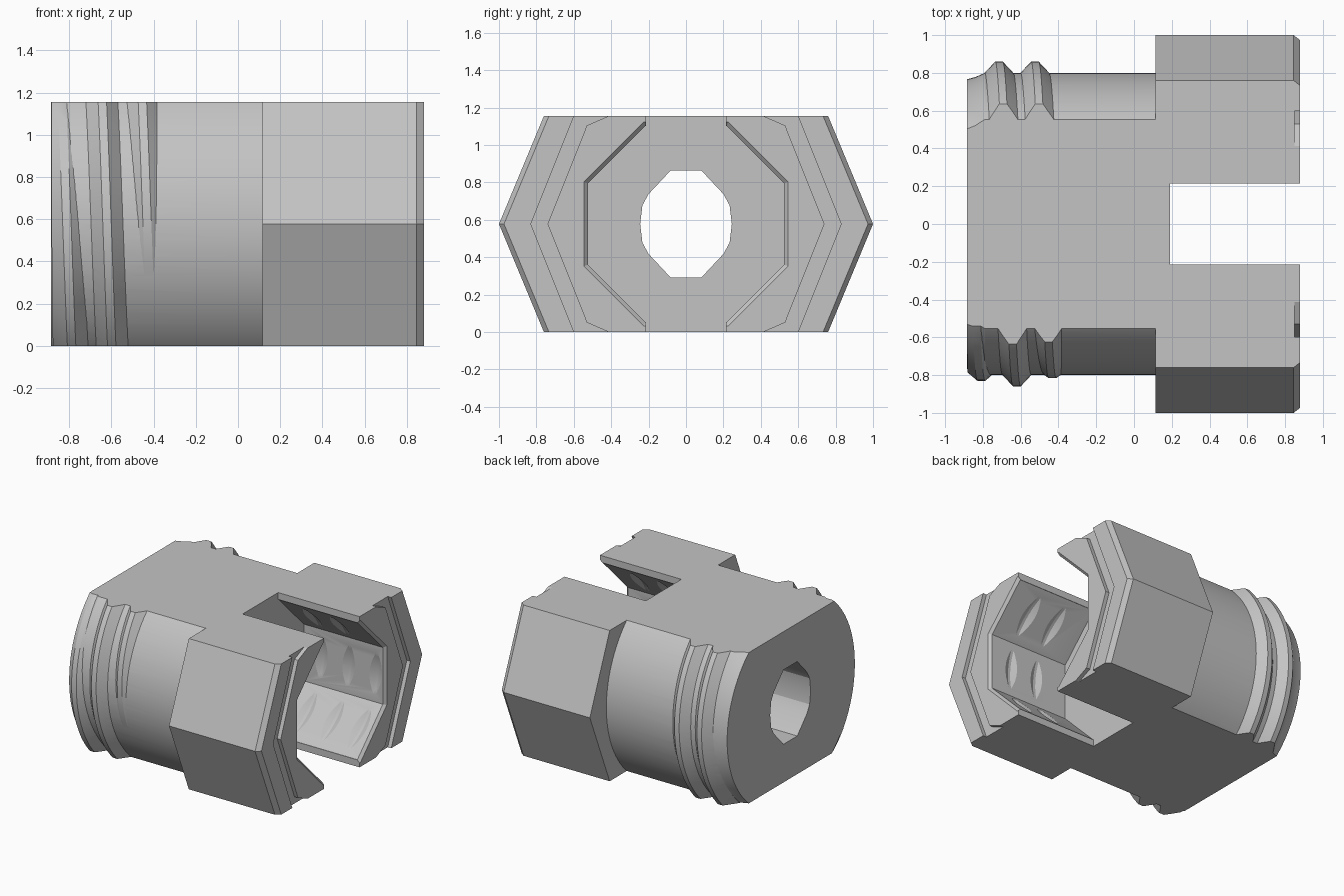
import bpy, bmesh
from math import sin, cos, pi, tan

if "Cube" in bpy.data.objects:
    bpy.data.objects.remove(bpy.data.objects["Cube"])

MID = 0.5775          # height of the central axis
TOP = 2 * MID

grey = bpy.data.materials.new("light grey")
grey.use_nodes = True
grey.diffuse_color = (0.55, 0.55, 0.55, 1)
grey.node_tree.nodes["Principled BSDF"].inputs["Base Color"].default_value = grey.diffuse_color


def loft(name, rings):
    """Closed solid through rings of 3D points that share one point count."""
    bm = bmesh.new()
    rows = [[bm.verts.new(p) for p in ring] for ring in rings]
    n = len(rows[0])
    for a, b in zip(rows, rows[1:]):
        for i in range(n):
            j = (i + 1) % n
            bm.faces.new((a[i], a[j], b[j], b[i]))
    bm.faces.new(rows[0])
    bm.faces.new(rows[-1])
    bmesh.ops.recalc_face_normals(bm, faces=bm.faces)
    mesh = bpy.data.meshes.new(name)
    bm.to_mesh(mesh)
    bm.free()
    mesh.materials.append(grey)
    obj = bpy.data.objects.new(name, mesh)
    bpy.context.collection.objects.link(obj)
    return obj


def section(x, points):
    """Cross-section at x from (y, height above axis) pairs."""
    return [(x, y, MID + h) for y, h in points]


def polygon(radius, sides, turn=0.0):
    return [(radius * cos(turn + 2 * pi * i / sides),
             radius * sin(turn + 2 * pi * i / sides)) for i in range(sides)]


def helix(name, x0, pitch, start, t0, t1, profile, steps=80):
    """Sweep a profile(t) of (x offset, radius) pairs round the axis."""
    rings = []
    count = int((t1 - t0) * steps)
    for k in range(count + 1):
        t = t0 + (t1 - t0) * k / count
        a = start + 2 * pi * t
        rings.append([(x0 + pitch * t + dx, -r * sin(a), MID + r * cos(a))
                      for dx, r in profile(t)])
    return loft(name, rings)


def combine(target, tool, operation):
    mod = target.modifiers.new(operation, 'BOOLEAN')
    mod.operation = operation
    mod.solver = 'EXACT'
    mod.object = tool
    bpy.context.view_layer.objects.active = target
    bpy.ops.object.modifier_apply(modifier=mod.name)
    bpy.data.objects.remove(tool)


# Round shaft with a tapered tip
shaft_steps = [(-0.885, 0.766), (-0.84, 0.778), (-0.79, 0.8), (0.15, 0.8)]
body = loft("threaded_nut_body",
            [section(x, polygon(r, 128)) for x, r in shaft_steps])


# Outer thread, fading at both ends
def outer_profile(t):
    f = max(0.05, min(1, (t + 0.15) / 0.25, (2.1 - t) / 0.25))
    w, peak = 0.045 + 0.045 * f, 0.785 + 0.075 * f
    return [(-w, 0.7), (-w, 0.785), (-0.02, peak),
            (0.02, peak), (w, 0.785), (w, 0.7)]


combine(body, helix("outer_thread", -0.81, 0.19, pi / 2, -0.14, 2.09, outer_profile),
        'UNION')


# Six-sided head with a chamfered end
def head_section(x, inset):
    w, e, h = 1.0 - inset, 0.709 - inset, 0.7
    return section(x, [(w, 0), (e, h), (-e, h), (-w, 0), (-e, -h), (e, -h)])


head = loft("head", [head_section(0.115, 0), head_section(0.845, 0),
                     head_section(0.88, 0.027)])
combine(body, head, 'UNION')


def box(name, x0, x1, w, h):
    pts = [(w, -h), (w, h), (-w, h), (-w, -h)]
    return loft(name, [section(x0, pts), section(x1, pts)])


# Flat top and bottom
combine(body, box("flat_slab", -0.885, 1.0, 1.5, MID), 'INTERSECT')

# Octagonal socket with a bevelled mouth
def octagon(x, apothem):
    return section(x, polygon(apothem / cos(pi / 8), 8, pi / 8))


combine(body, loft("socket", [octagon(0.19, 0.525), octagon(0.86, 0.525),
                              octagon(0.88, 0.545), octagon(0.95, 0.545)]),
        'DIFFERENCE')

# Shallow thread cut into the socket walls
combine(body, helix("inner_thread", 0.34, 0.23, 3 * pi / 2, -0.25, 2.05,
                    lambda t: [(-0.06, 0.45), (-0.06, 0.521), (-0.01, 0.548),
                               (0.01, 0.548), (0.06, 0.521), (0.06, 0.45)]),
        'DIFFERENCE')

# Open slot across the head
combine(body, box("slot", 0.19, 1.0, 0.215, 1.0), 'DIFFERENCE')

# Groove on each half of the end face
for side in (1, -1):
    half = [(0.588, 0.605), (0.83, 0), (0.588, -0.605), (0.35, -0.605),
            (0.53, -0.527), (0.74, 0), (0.53, 0.527), (0.35, 0.605)]
    pts = [(side * y, h) for y, h in half]
    combine(body, loft("end_groove", [section(0.85, pts), section(0.95, pts)]),
            'DIFFERENCE')

# Central bore with flattened sides
quarter = [(0.083, 0.285), (0.2, 0.16), (0.233, 0.1)]
right = quarter + [(0.245, 0)] + [(y, -h) for y, h in reversed(quarter)]
bore = right + [(-y, h) for y, h in reversed(right)]
combine(body, loft("bore", [section(-1.0, bore), section(0.4, bore)]), 'DIFFERENCE')

# Smooth shading on the round parts only
bpy.ops.object.select_all(action='DESELECT')
body.select_set(True)
bpy.context.view_layer.objects.active = body
bpy.ops.object.shade_smooth_by_angle(angle=pi / 9)
